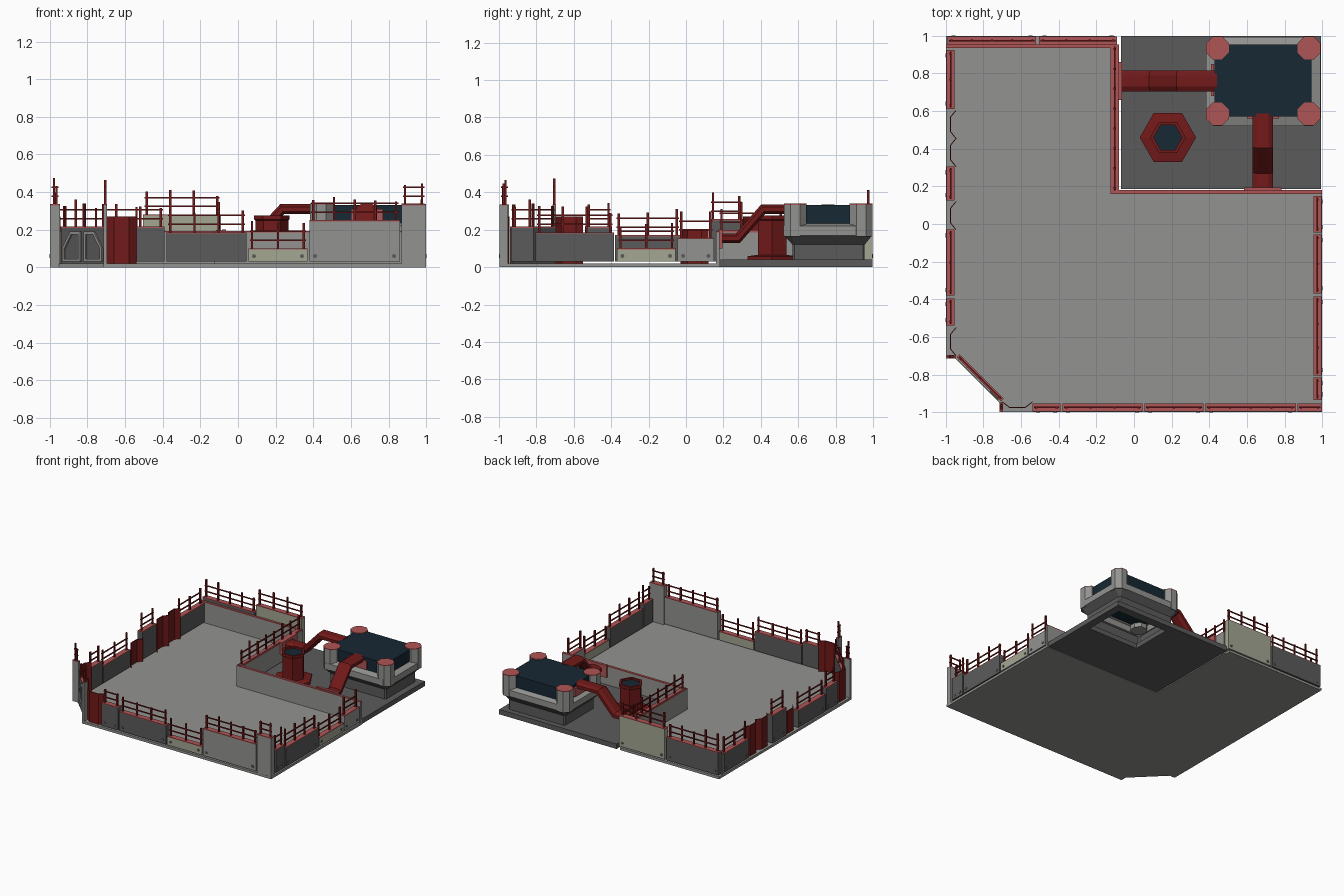
import bpy, bmesh, random
from math import pi, cos, sin, atan2, hypot
from mathutils import Matrix, Vector

if "Cube" in bpy.data.objects:
    bpy.data.objects.remove(bpy.data.objects["Cube"])

random.seed(4)


def material(name, *rgb):
    m = bpy.data.materials.new(name)
    m.diffuse_color = (*rgb, 1)
    m.use_nodes = True
    m.node_tree.nodes["Principled BSDF"].inputs["Base Color"].default_value = m.diffuse_color
    return m


LIGHT = material("light_grey", .29, .29, .28)
DARK = material("dark_grey", .105, .105, .105)
BEIGE = material("beige", .37, .38, .29)
RED = material("dark_red", .17, .01, .01)
PINK = material("faded_red", .43, .09, .09)
NAVY = material("navy", .008, .021, .034)
I = Matrix.Identity(4)


def finish(name, bm, mat, M=I):
    bmesh.ops.recalc_face_normals(bm, faces=bm.faces)
    me = bpy.data.meshes.new(name)
    bm.to_mesh(me)
    bm.free()
    me.materials.append(mat)
    ob = bpy.data.objects.new(name, me)
    ob.matrix_world = M
    bpy.context.collection.objects.link(ob)
    return ob


def boxes(name, spans, mat, M=I):
    """One object from boxes given as (x0, x1, y0, y1, z0, z1)."""
    bm = bmesh.new()
    for x0, x1, y0, y1, z0, z1 in spans:
        T = Matrix.Translation(((x0 + x1) / 2, (y0 + y1) / 2, (z0 + z1) / 2))
        bmesh.ops.create_cube(bm, size=1, matrix=T @ Matrix.Diagonal((x1 - x0, y1 - y0, z1 - z0, 1)))
    return finish(name, bm, mat, M)


def loft(name, rings, mat, M=I, bottom=True, top=True):
    """Skin a list of rings of 3D points."""
    bm = bmesh.new()
    vs = [[bm.verts.new(p) for p in r] for r in rings]
    n = len(rings[0])
    for a, b in zip(vs, vs[1:]):
        for i in range(n):
            j = (i + 1) % n
            bm.faces.new((a[i], a[j], b[j], b[i]))
    if bottom:
        bm.faces.new(vs[0])
    if top:
        bm.faces.new(vs[-1])
    return finish(name, bm, mat, M)


def prism(name, pts, z0, z1, mat, M=I):
    return loft(name, [[(x, y, z) for x, y in pts] for z in (z0, z1)], mat, M)


def ngon(cx, cy, r, n, turn=0):
    return [(cx + r * cos(turn + 2 * pi * i / n), cy + r * sin(turn + 2 * pi * i / n)) for i in range(n)]


def along(a, b):
    """Frame with x along the wall, y inward; returns it with the length."""
    dx, dy = b[0] - a[0], b[1] - a[1]
    return Matrix.Translation((*a, 0)) @ Matrix.Rotation(atan2(dy, dx), 4, 'Z'), hypot(dx, dy)


def railing(name, a, b, z, w=.044):
    M, L = along(a, b)
    boxes(name + "_cap", [(0, L, -w / 2, w / 2, z, z + .006)], PINK, M)
    n = max(2, round(L / .1))
    bars = []
    for i in range(n):
        x = .02 + (L - .04) * i / (n - 1)
        bars.append((x - .006, x + .006, -.006, .006, z, z + random.uniform(.1, .155)))
    for dz in (.045, .092):
        bars.append((.008, L - .008, -.004, .004, z + dz, z + dz + .008))
    boxes(name + "_rails", bars, RED, M)


def panel(name, a, b, top, mat, z0=.03, w=.044):
    M, L = along(a, b)
    boxes(name, [(0, L, -w / 2, w / 2, z0, top)], mat, M)
    railing(name, a, b, top, w)
    if z0 > 0 and L > .1:
        bm = bmesh.new()
        for x in (.03, L - .03):
            T = Matrix.Translation((x, -w / 2, .06)) @ Matrix.Rotation(pi / 2, 4, 'X')
            bmesh.ops.create_cone(bm, cap_ends=True, segments=8, radius1=.011, radius2=.011, depth=.008, matrix=T)
        finish(name + "_bolts", bm, DARK, M)


def pile(name, a, b, top, units=1):
    """Folded sheet pile, extruded upward."""
    M, L = along(a, b)
    u, line = L / units, []
    for k in range(units):
        line += [(k * u + .001, .026), (k * u + u * .25, -.004), (k * u + u * .75, -.004)]
    line.append((L, .026))
    prism(name, line + [(x, y + .006) for x, y in reversed(line)], .02, top, RED, M)


# Floor plate
prism("floor", [(-.998, .998), (-.998, -.715), (-.95, -.715), (-.715, -.95), (-.715, -.998),
                (.998, -.998), (.998, .18), (-.1, .18), (-.1, .998)], 0, .02, LIGHT)

# Outer walls: (start, end, height, colour) along each side
E = .975
for i, (x0, x1, h, m) in enumerate([(-.54, -.39, .21, DARK), (-.38, .045, .18, DARK),
                                    (.055, .37, .095, BEIGE), (.38, .86, .245, LIGHT)]):
    panel(f"front_panel_{i}", (x0, -E), (x1, -E), h, m)
for i, (y0, y1, h, m) in enumerate([(-.935, -.815, .21, DARK), (-.805, -.385, .18, DARK),
                                    (-.37, -.055, .095, BEIGE), (-.045, .15, .15, LIGHT)]):
    panel(f"right_panel_{i}", (E, y0), (E, y1), h, m)
for i, (x0, x1, h, m) in enumerate([(-.09, -.505, .275, BEIGE), (-.52, -.99, .21, DARK)]):
    panel(f"back_panel_{i}", (x0, E), (x1, E), h, m)
for i, (y0, y1, h, m) in enumerate([(.925, .61, .18, DARK), (.305, .125, .25, DARK),
                                    (-.03, -.38, .165, DARK), (-.395, -.54, .21, DARK)]):
    panel(f"left_panel_{i}", (-E, y0), (-E, y1), h, m)

# Tall corner posts
panel("front_right_post", (.868, -E), (.998, -E), .33, LIGHT, 0)
panel("left_end_post", (-.998, -.705), (-.945, -.705), .33, LIGHT, 0, .02)
panel("front_end_post", (-.705, -.998), (-.705, -.945), .33, LIGHT, 0, .02)

# Folded red sheet piles in the gaps
pile("front_pile", (-.7, -E), (-.54, -E), .27)
pile("left_pile_back", (-E, .605), (-E, .305), .27, 2)
pile("left_pile_middle", (-E, .12), (-E, -.03), .205)
pile("left_pile_front", (-E, -.55), (-E, -.7), .27)

# Chamfered corner gate with slanted frames
a, b = (-.935, -.7), (-.7, -.935)
M, L = along(a, b)
boxes("gate", [(0, L, -.008, .008, .02, .21)], DARK, M)
railing("gate", a, b, .21, .02)
up = M @ Matrix.Translation((L / 2, 0, 0)) @ Matrix.Rotation(pi / 2, 4, 'X')
for s in (-1, 1):
    outer = [(.012, .03), (.15, .03), (.15, .1), (.09, .19), (.012, .19)]
    inner = [(.027, .045), (.135, .045), (.135, .096), (.082, .175), (.027, .175)]
    rings = [[(s * x, y, z) for x, y in p] for p, z in
             ((outer, .008), (outer, .018), (inner, .018), (inner, .008))]
    loft("gate_frame", rings, LIGHT, up, False, False)

# Inner retaining wall with cap
spans = [(-.998, -.08, .935, .953), (-.125, -.08, .16, .953), (-.125, .998, .16, .18)]
boxes("inner_wall", [(*s, 0, .185) for s in spans], LIGHT)
boxes("inner_wall_cap", [(*s, .185, .192) for s in spans], PINK)
railing("inner_wall", (-.102, .17), (-.102, .95), .192, .03)

# Dark slab, open beneath the bunker
boxes("slab", [(-.07, .47, .185, .998, 0, .04), (.47, .93, .185, .59, 0, .04),
               (.47, .93, .93, .998, 0, .04), (.93, .993, .185, .998, 0, .04)], DARK)


def oct_ring(x0, x1, y0, y1, c, z):
    return [(x0 + c, y0, z), (x1 - c, y0, z), (x1, y0 + c, z), (x1, y1 - c, z),
            (x1 - c, y1, z), (x0 + c, y1, z), (x0, y1 - c, z), (x0, y0 + c, z)]


# Bunker: foot, flared hull, sill, glazed core and corner pillars
loft("bunker_foot", [oct_ring(.43, .94, .57, .955, .01, .04), oct_ring(.43, .94, .57, .955, .01, .12),
                     oct_ring(.383, .99, .522, .995, .04, .17)], DARK, I, False, False)
loft("bunker_hull", [oct_ring(.383, .99, .522, .995, .04, z) for z in (.17, .22)]
     + [oct_ring(.43, .94, .57, .955, .01, .235)], LIGHT, I, False, False)
boxes("bunker_windows_and_roof", [(.428, .942, .572, .955, .2, .332)], NAVY)
for x in (.443, .93):
    for y in (.584, .936):
        prism("bunker_pillar", ngon(x, y, .066, 8, pi / 8), .165, .333, LIGHT)
        prism("bunker_pillar_cap", ngon(x, y, .066, 8, pi / 8), .333, .339, PINK)

# Hexagonal vent with flange
C = (.18, .46)
hexes = [(.15, .04), (.15, .058), (.088, .066), (.088, .25), (.095, .255), (.095, .275), (.076, .275), (.076, .26)]
loft("vent", [[(x, y, z) for x, y in ngon(*C, r, 6)] for r, z in hexes], RED, I, True, False)
prism("vent_opening", ngon(*C, .076, 6), .258, .262, NAVY)


def duct(name, path, M):
    """Bevelled duct swept along a path in local x-z."""
    sec = [(-.055, -.012), (-.03, -.026), (.03, -.026), (.055, -.012),
           (.055, .012), (.03, .026), (-.03, .026), (-.055, .012)]
    loft(name, [[(x - k * v, u, z + v) for u, v in sec] for x, z, k in path], RED, M)


# Ducts from the retaining wall to the bunker, with wall flanges
duct("left_duct", [(0, .155, 0), (.17, .155, .4), (.315, .31, .4), (.52, .31, 0)], Matrix.Translation((-.08, .76, 0)))
duct("front_duct", [(0, .155, 0), (.1, .155, .4), (.235, .31, .4), (.41, .31, 0)],
     Matrix.Translation((.685, .178, 0)) @ Matrix.Rotation(pi / 2, 4, 'Z'))
boxes("duct_flanges", [(-.085, -.065, .66, .86, .1, .2), (.41, .425, .68, .85, .24, .31),
                       (.585, .785, .175, .195, .1, .2), (.6, .77, .56, .572, .24, .31)], PINK)
